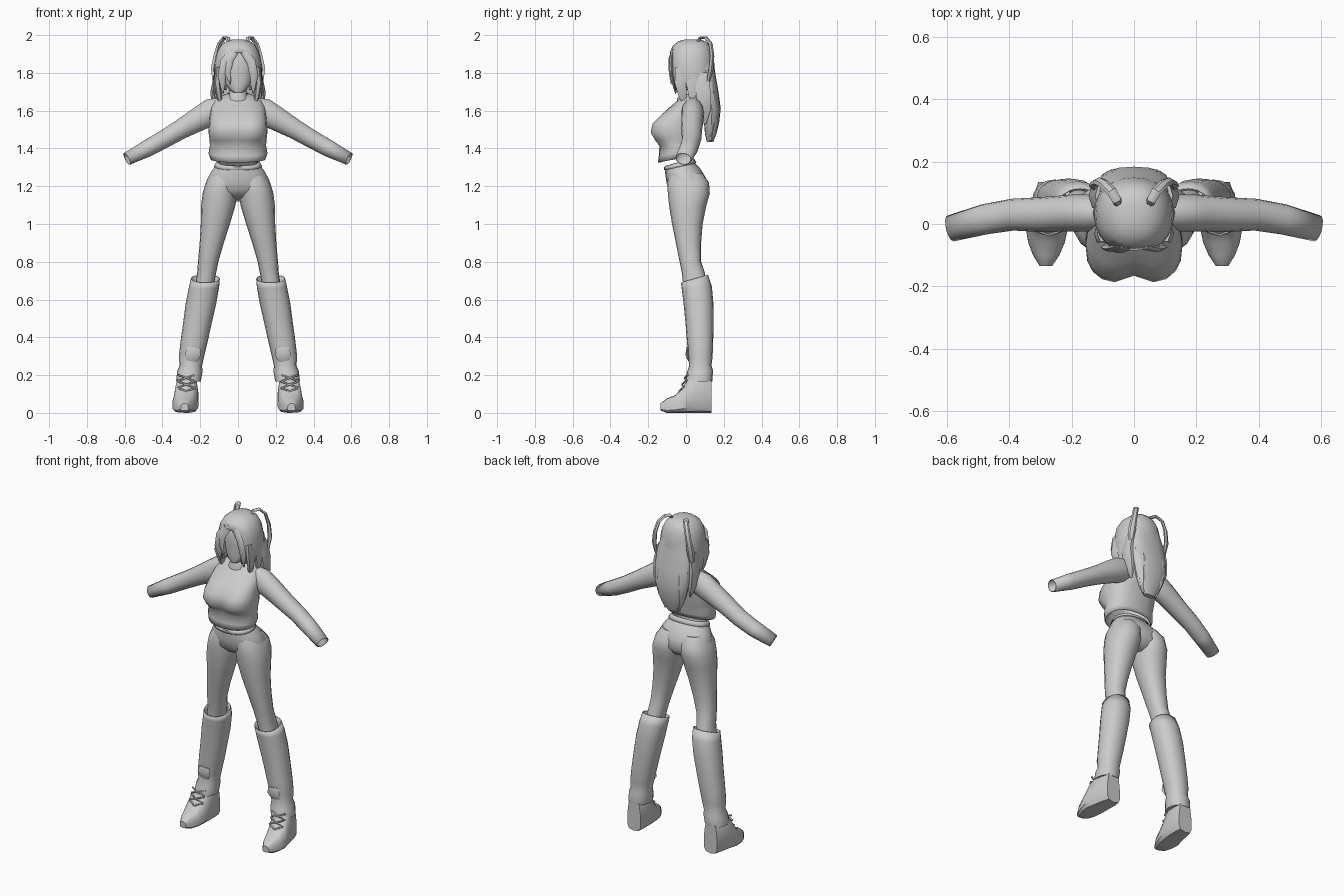
import bpy, bmesh, math
from mathutils import Vector

grey = bpy.data.materials.new("plain grey")
grey.diffuse_color = (0.6, 0.6, 0.6, 1)


def spow(v, e):
    return math.copysign(abs(v) ** e, v)


def loft(name, rings, caps=(True, True), mirror=False, subdiv=0, thick=0, angle=50, cut=None):
    """Skin a list of point rings; cut is an optional rule for removing faces."""
    bm = bmesh.new()
    vs = [[bm.verts.new(p) for p in r] for r in rings]
    n = len(vs[0])
    for a, b in zip(vs, vs[1:]):
        for i in range(n):
            bm.faces.new((a[i], a[(i + 1) % n], b[(i + 1) % n], b[i]))
    if caps[0]:
        bm.faces.new(vs[0])
    if caps[1]:
        bm.faces.new(vs[-1])
    if cut:
        gone = [f for f in bm.faces if cut(f.calc_center_median())]
        bmesh.ops.delete(bm, geom=gone, context='FACES')
    bmesh.ops.recalc_face_normals(bm, faces=bm.faces)
    me = bpy.data.meshes.new(name)
    bm.to_mesh(me)
    bm.free()
    me.materials.append(grey)
    ob = bpy.data.objects.new(name, me)
    bpy.context.collection.objects.link(ob)
    bpy.ops.object.select_all(action='DESELECT')
    ob.select_set(True)
    bpy.context.view_layer.objects.active = ob
    bpy.ops.object.shade_smooth_by_angle(angle=math.radians(angle))
    if mirror:
        ob.modifiers.new("mirror", 'MIRROR').use_clip = False
    if subdiv:
        ob.modifiers.new("subdivide", 'SUBSURF').levels = subdiv
        ob.modifiers["subdivide"].render_levels = subdiv
    if thick:
        ob.modifiers.new("thickness", 'SOLIDIFY').thickness = thick
    return ob


def level(zf, zb, cx, hw, yf, yb, n=20, e=0.9, dip=0):
    """Rounded cross-section; zf and zb are the heights of its front and back."""
    pts = []
    for i in range(n):
        a = 2 * math.pi * i / n
        c, s = spow(math.cos(a), e), spow(math.sin(a), e)
        y = (yf + yb) / 2 + s * (yb - yf) / 2
        if s < 0:
            y += dip * math.exp(-(c / 0.3) ** 2)
        pts.append((cx + c * hw, y, (zf + zb) / 2 + s * (zb - zf) / 2))
    return pts


def tube(path, n=8, side=Vector((0, 1, 0))):
    """Rings along a path of (x, y, z, half width along side, half thickness)."""
    P = [Vector(p[:3]) for p in path]
    rings = []
    for i, p in enumerate(path):
        t = (P[min(i + 1, len(P) - 1)] - P[max(i - 1, 0)]).normalized()
        u = (side - t * side.dot(t)).normalized()
        v = t.cross(u)
        rings.append([P[i] + u * math.cos(k * 2 * math.pi / n) * p[3]
                      + v * math.sin(k * 2 * math.pi / n) * p[4] for k in range(n)])
    return rings


# Cropped top
loft("cropped_top", [
    level(1.325, 1.365, 0, 0.140, -0.142, 0.035),
    level(1.36, 1.39, 0, 0.150, -0.138, 0.04),
    level(1.415, 1.42, 0, 0.143, -0.135, 0.045),
    level(1.445, 1.445, 0, 0.145, -0.165, 0.05, e=0.8, dip=0.02),
    level(1.485, 1.485, 0, 0.150, -0.190, 0.058, e=0.75, dip=0.03),
    level(1.53, 1.53, 0, 0.148, -0.180, 0.065, e=0.75, dip=0.03),
    level(1.575, 1.575, 0, 0.143, -0.132, 0.075, e=0.8, dip=0.02),
    level(1.62, 1.62, 0, 0.138, -0.075, 0.085),
    level(1.655, 1.665, 0, 0.115, -0.035, 0.085),
    level(1.675, 1.69, 0, 0.060, -0.02, 0.07)], caps=(False, True), thick=-0.006)

# Arms with open cuffs
loft("arm", tube([
    (0.09, 0.035, 1.61, 0.050, 0.060), (0.14, 0.035, 1.592, 0.055, 0.070),
    (0.20, 0.035, 1.56, 0.055, 0.062), (0.30, 0.030, 1.503, 0.052, 0.050),
    (0.39, 0.030, 1.45, 0.047, 0.045), (0.48, 0.015, 1.40, 0.045, 0.042),
    (0.588, -0.014, 1.345, 0.039, 0.031)], n=14),
    caps=(True, False), mirror=True, thick=-0.004)

# Trousers: hips, legs and waistband
loft("hips", [
    level(1.295, 1.335, 0, 0.112, -0.110, 0.035),
    level(1.265, 1.295, 0, 0.140, -0.110, 0.075),
    level(1.225, 1.24, 0, 0.166, -0.104, 0.108),
    level(1.18, 1.18, 0, 0.170, -0.094, 0.112),
    level(1.145, 1.14, 0, 0.130, -0.060, 0.085),
    level(1.13, 1.12, 0, 0.050, -0.02, 0.05)], caps=(False, True))
loft("leg", [
    level(1.27, 1.27, 0.072, 0.065, -0.085, 0.085, n=16),
    level(1.22, 1.22, 0.087, 0.083, -0.100, 0.122, n=16),
    level(1.16, 1.16, 0.096, 0.092, -0.096, 0.126, n=16),
    level(1.10, 1.10, 0.104, 0.091, -0.090, 0.108, n=16),
    level(1.00, 1.00, 0.120, 0.077, -0.074, 0.088, n=16),
    level(0.90, 0.90, 0.139, 0.064, -0.054, 0.080, n=16),
    level(0.80, 0.80, 0.158, 0.054, -0.034, 0.080, n=16),
    level(0.74, 0.74, 0.166, 0.050, -0.022, 0.100, n=16),
    level(0.68, 0.68, 0.176, 0.050, -0.015, 0.110, n=16)], mirror=True)
loft("waistband", [
    level(1.305, 1.345, 0, 0.105, -0.105, 0.035),
    level(1.30, 1.34, 0, 0.116, -0.112, 0.042),
    level(1.285, 1.322, 0, 0.124, -0.113, 0.052)], caps=(False, False), thick=-0.004)

# Tall boots: shaft and ankle
loft("boot_shaft", [
    level(0.690, 0.730, 0.173, 0.072, -0.022, 0.112, n=16),
    level(0.66, 0.67, 0.180, 0.075, -0.018, 0.132, n=16),
    level(0.58, 0.58, 0.196, 0.076, -0.008, 0.140, n=16),
    level(0.48, 0.48, 0.214, 0.071, 0.002, 0.141, n=16),
    level(0.38, 0.38, 0.232, 0.067, 0.010, 0.139, n=16),
    level(0.30, 0.30, 0.246, 0.062, 0.016, 0.136, n=16),
    level(0.25, 0.25, 0.250, 0.055, 0.022, 0.130, n=16),
    level(0.215, 0.225, 0.255, 0.062, 0.010, 0.138, n=16),
    level(0.17, 0.17, 0.262, 0.062, 0.000, 0.136, n=16)],
    caps=(False, True), mirror=True, thick=-0.005)
loft("shin_flap", tube([
    (0.235, 0.010, 0.345, 0.035, 0.006), (0.238, 0.006, 0.31, 0.042, 0.010),
    (0.245, 0.018, 0.275, 0.030, 0.006)], side=Vector((1, 0, 0))), mirror=True)


def foot(y, cx, hw, top, bottom=0.0):
    mid = (top + bottom) / 2
    return [(cx + hw * spow(math.cos(a), 0.6) * (1 - 0.2 * math.sin(a)), y,
             mid + (top - bottom) / 2 * spow(math.sin(a), 0.6))
            for a in (2 * math.pi * k / 12 for k in range(12))]


# Chunky shoe part of the boot
loft("boot_foot", [
    foot(0.135, 0.262, 0.045, 0.195), foot(0.10, 0.265, 0.054, 0.215),
    foot(0.05, 0.270, 0.060, 0.215), foot(0.012, 0.275, 0.064, 0.185),
    foot(-0.02, 0.280, 0.066, 0.130), foot(-0.06, 0.281, 0.058, 0.092),
    foot(-0.10, 0.282, 0.042, 0.078), foot(-0.135, 0.283, 0.020, 0.05, 0.012)],
    mirror=True, angle=35)
# Crossed laces
for k in range(3):
    z, y = 0.185 - 0.035 * k, -0.001 - 0.014 * k
    for s in (-1, 1):
        loft("boot_lace", tube([
            (0.272 - s * 0.045, y + 0.010, z + 0.016, 0.005, 0.005),
            (0.274, y - 0.006, z, 0.005, 0.005),
            (0.276 + s * 0.045, y + 0.004, z - 0.016, 0.005, 0.005)], n=5), mirror=True)

# Neck and face
loft("neck", [level(z, z, 0, w, yf, yb, n=14) for z, w, yf, yb in (
    (1.62, 0.065, -0.045, 0.075), (1.66, 0.060, -0.05, 0.07),
    (1.695, 0.045, -0.03, 0.06), (1.75, 0.042, -0.02, 0.06))])
loft("head", [level(z, z, 0, w, yf, yb, n=16) for z, w, yf, yb in (
    (1.695, 0.022, -0.052, -0.01), (1.71, 0.045, -0.056, 0.03),
    (1.75, 0.074, -0.056, 0.07), (1.80, 0.086, -0.058, 0.095),
    (1.86, 0.088, -0.060, 0.105), (1.91, 0.072, -0.045, 0.09), (1.94, 0.03, 0, 0.05))])

# Hair cap with an opening for the face
loft("hair_cap", [level(z, z, 0, w, yf, yb, n=24) for z, w, yf, yb in (
    (1.972, 0.025, 0.0, 0.065), (1.963, 0.060, -0.035, 0.10), (1.94, 0.088, -0.065, 0.122),
    (1.905, 0.108, -0.080, 0.135), (1.86, 0.117, -0.087, 0.143),
    (1.81, 0.122, -0.087, 0.147), (1.76, 0.120, -0.082, 0.150), (1.71, 0.110, -0.070, 0.150))],
    caps=(True, False), thick=-0.006,
    cut=lambda c: c.y < 0 and ((abs(c.x) < 0.066 and c.z < 1.885)))


def lock(name, pts, mirror=True, side=Vector((1, 0, 0))):
    loft(name, tube(pts, n=6, side=side), mirror=mirror, angle=40)


# Front and side locks
lock("front_lock", [(0.03, -0.072, 1.915, 0.02, 0.010), (0.07, -0.080, 1.86, 0.024, 0.010),
                    (0.085, -0.076, 1.78, 0.022, 0.010), (0.08, -0.055, 1.69, 0.004, 0.003)])
lock("side_lock", [(0.10, -0.03, 1.83, 0.018, 0.03), (0.11, -0.03, 1.75, 0.018, 0.035),
                   (0.10, -0.018, 1.68, 0.016, 0.024), (0.085, 0.0, 1.605, 0.003, 0.004)])
lock("ear_lock", [(0.11, 0.04, 1.80, 0.016, 0.04), (0.117, 0.035, 1.72, 0.016, 0.035),
                  (0.115, 0.03, 1.63, 0.003, 0.005)])
lock("fringe", [(-0.01, -0.070, 1.925, 0.02, 0.008), (-0.045, -0.086, 1.87, 0.022, 0.008),
                (-0.055, -0.084, 1.80, 0.016, 0.008), (-0.04, -0.078, 1.74, 0.003, 0.003)],
     mirror=False)

# Long back hair
loft("back_hair", [level(z, z, 0, w, yf, yb, n=16) for z, w, yf, yb in (
    (1.86, 0.095, 0.05, 0.146), (1.78, 0.115, 0.06, 0.158), (1.70, 0.118, 0.075, 0.172),
    (1.61, 0.112, 0.09, 0.184), (1.54, 0.095, 0.095, 0.176), (1.48, 0.070, 0.10, 0.162),
    (1.435, 0.035, 0.11, 0.145))], angle=35)
lock("back_lock_outer", [(0.105, 0.09, 1.80, 0.020, 0.040), (0.122, 0.09, 1.70, 0.024, 0.045),
                         (0.118, 0.10, 1.61, 0.022, 0.038), (0.100, 0.10, 1.53, 0.004, 0.008)])
lock("back_lock_inner", [(0.05, 0.135, 1.74, 0.030, 0.022), (0.055, 0.155, 1.63, 0.038, 0.024),
                         (0.055, 0.150, 1.53, 0.032, 0.020), (0.045, 0.13, 1.44, 0.008, 0.008)])

# Looped ribbons on the crown
loft("ribbon", tube([
    (0.045, 0.055, 1.945, 0.012, 0.008), (0.055, 0.075, 1.985, 0.015, 0.008),
    (0.072, 0.105, 1.987, 0.016, 0.008), (0.097, 0.130, 1.955, 0.016, 0.009),
    (0.115, 0.138, 1.89, 0.017, 0.010), (0.125, 0.132, 1.82, 0.022, 0.011),
    (0.122, 0.118, 1.755, 0.014, 0.008)], n=6, side=Vector((1, -0.6, 0))),
    mirror=True, angle=40)
